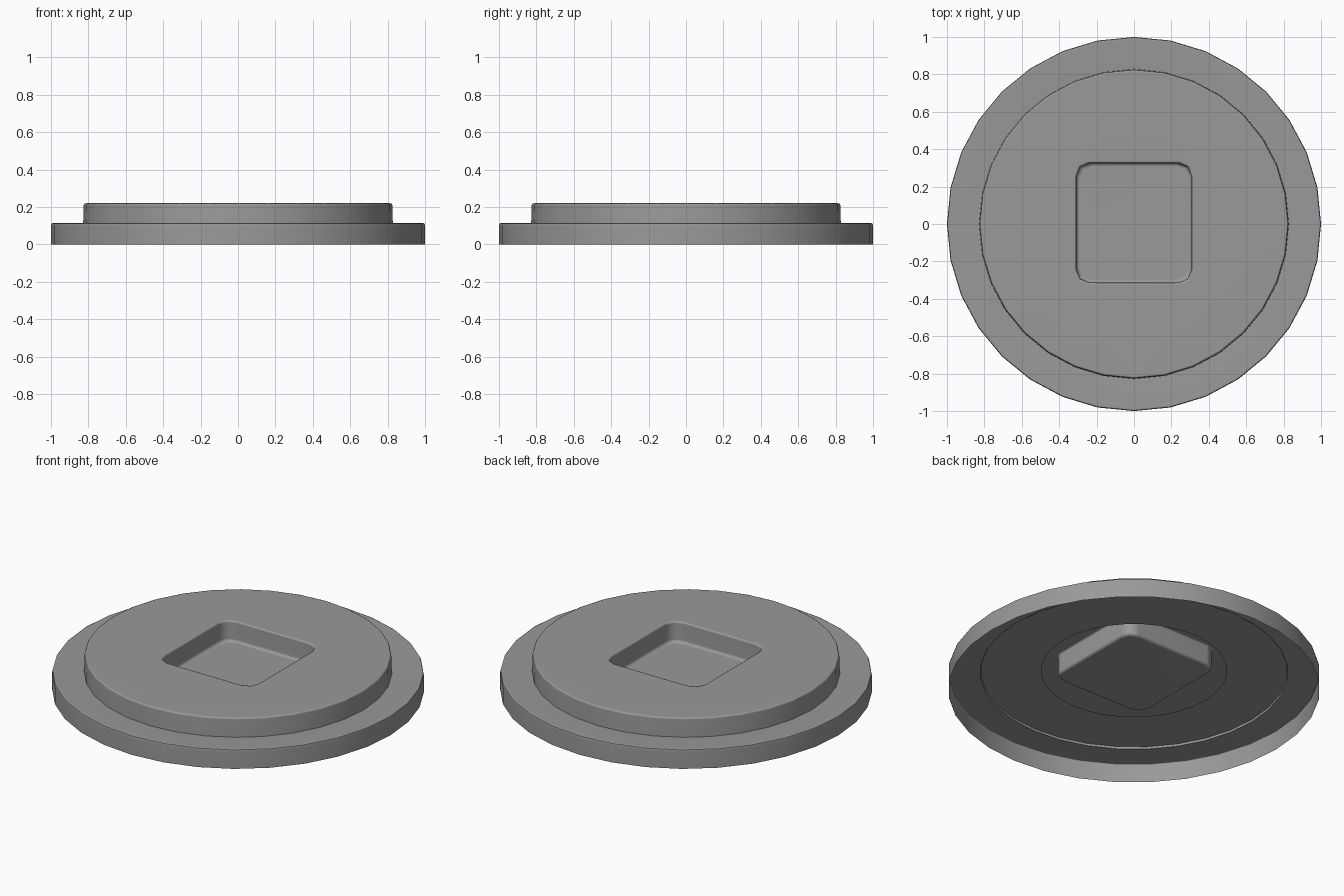
import bpy, bmesh, math

if "Cube" in bpy.data.objects:
    bpy.data.objects.remove(bpy.data.objects["Cube"])

SIDES = 32

# Dark grey for the whole piece
grey = bpy.data.materials.new("dark_grey")
grey.diffuse_color = (0.32, 0.32, 0.32, 1)
grey.use_nodes = True
grey.node_tree.nodes["Principled BSDF"].inputs["Base Color"].default_value = grey.diffuse_color


def ring(bm, r, z):
    return [bm.verts.new((r * math.cos(2 * math.pi * i / SIDES),
                          r * math.sin(2 * math.pi * i / SIDES), z)) for i in range(SIDES)]


def square(bm, grow, z):
    # Rounded square outline, slightly longer along y
    hx, hy, cy, c = 0.308 + grow, 0.32 + grow, 0.006, 0.07
    verts = []
    for k, (sx, sy) in enumerate([(1, 1), (-1, 1), (-1, -1), (1, -1)]):
        for j in range(3):
            a = math.pi / 2 * k + math.pi / 4 * j
            verts.append(bm.verts.new((sx * (hx - c) + c * math.cos(a),
                                       cy + sy * (hy - c) + c * math.sin(a), z)))
    return verts


def loft(bm, loops):
    for a, b in zip(loops, loops[1:]):
        for i in range(len(a)):
            j = (i + 1) % len(a)
            bm.faces.new((a[i], a[j], b[j], b[i]))


def finish(bm, name):
    bmesh.ops.recalc_face_normals(bm, faces=bm.faces)
    mesh = bpy.data.meshes.new(name)
    bm.to_mesh(mesh)
    bm.free()
    mesh.materials.append(grey)
    ob = bpy.data.objects.new(name, mesh)
    bpy.context.collection.objects.link(ob)
    bpy.ops.object.select_all(action='DESELECT')
    ob.select_set(True)
    bpy.context.view_layer.objects.active = ob
    bpy.ops.object.shade_smooth_by_angle(angle=math.radians(50))
    # Large flat faces keep an even shade
    mod = ob.modifiers.new("even_shading", 'WEIGHTED_NORMAL')
    mod.keep_sharp = True


# Open-bottomed shell: skirt, flange, raised disc, top with a square opening
bm = bmesh.new()
profile = [(1.0, 0), (1.0, 0.10), (0.997, 0.111), (0.988, 0.115),
           (0.828, 0.107), (0.825, 0.21), (0.822, 0.217), (0.815, 0.22)]
rings = [ring(bm, r, z) for r, z in profile]
loft(bm, rings)
pocket = [square(bm, g, z) for g, z in
          [(0.010, 0.22), (0.003, 0.217), (0, 0.21), (0, 0.115), (-0.005, 0.103), (-0.017, 0.098)]]
loft(bm, pocket)
bm.faces.new(pocket[-1])
# Flat top between the disc rim and the pocket
edges = []
for loop in (rings[-1], pocket[0]):
    for i, v in enumerate(loop):
        edges.append(bm.edges.get((v, loop[(i + 1) % len(loop)])))
bmesh.ops.triangle_fill(bm, edges=edges, use_beauty=True, normal=(0, 0, 1))
finish(bm, "stepped_cap")

# Inner washer closing the raised disc from below
bm = bmesh.new()
loft(bm, [ring(bm, 0.827, 0.107), ring(bm, 0.825, 0.119), ring(bm, 0.5, 0.119)])
finish(bm, "underside_washer")
